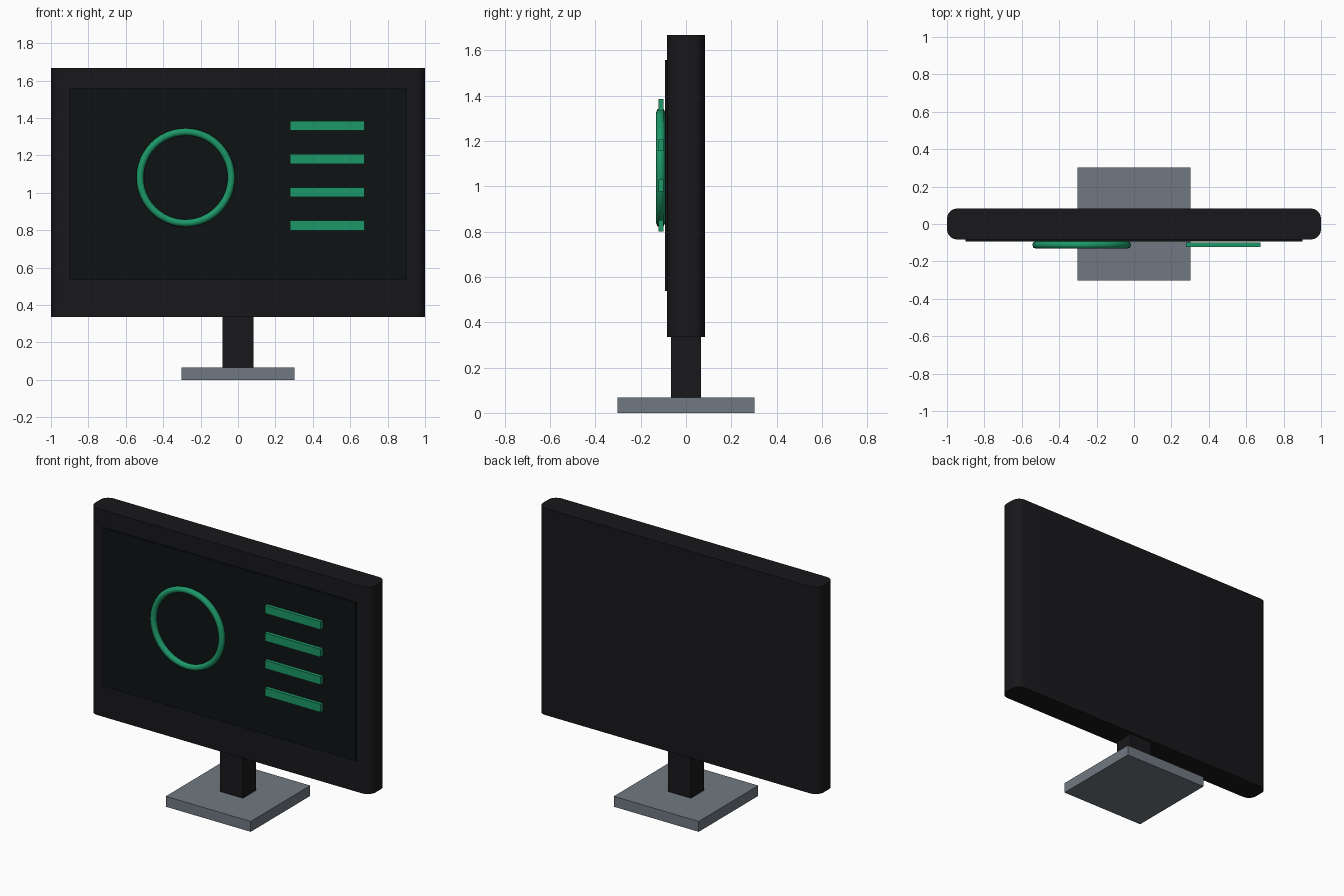
import bpy, bmesh
from math import pi, radians

if "Cube" in bpy.data.objects:
    bpy.data.objects.remove(bpy.data.objects["Cube"])


def material(name, rgb):
    m = bpy.data.materials.new(name)
    m.diffuse_color = (*rgb, 1)
    m.use_nodes = True
    m.node_tree.nodes["Principled BSDF"].inputs["Base Color"].default_value = m.diffuse_color
    return m


shell = material("black_shell", (0.009, 0.009, 0.011))
glass = material("dark_glass", (0.004, 0.006, 0.007))
green = material("green_glow", (0.012, 0.31, 0.14))
steel = material("grey_base", (0.16, 0.19, 0.22))


def box(name, lo, hi, mat, round_edges=0):
    """Box between two corners, optionally with rounded vertical edges."""
    bm = bmesh.new()
    bmesh.ops.create_cube(bm, size=1)
    for v in bm.verts:
        v.co = [l + (c + 0.5) * (h - l) for l, h, c in zip(lo, hi, v.co)]
    if round_edges:
        upright = [e for e in bm.edges
                   if abs(e.verts[0].co.z - e.verts[1].co.z) > 0.01]
        bmesh.ops.bevel(bm, geom=upright, offset=round_edges, segments=5,
                        profile=0.5, affect='EDGES')
    me = bpy.data.meshes.new(name)
    bm.to_mesh(me)
    bm.free()
    ob = bpy.data.objects.new(name, me)
    bpy.context.collection.objects.link(ob)
    me.materials.append(mat)
    if round_edges:
        bpy.context.view_layer.objects.active = ob
        ob.select_set(True)
        bpy.ops.object.shade_smooth_by_angle(angle=radians(30))
        ob.select_set(False)
    return ob


# Stand
box("base", (-0.303, -0.303, 0), (0.303, 0.303, 0.067), steel)
box("stem", (-0.082, -0.067, 0.067), (0.082, 0.067, 0.345), shell)

# Housing and screen panel
box("housing", (-1, -0.083, 0.335), (1, 0.083, 1.668), shell, 0.055)
box("screen", (-0.902, -0.093, 0.537), (0.902, -0.08, 1.558), glass)

# Ring dial on the screen
bpy.ops.mesh.primitive_torus_add(
    major_segments=48, minor_segments=8, major_radius=0.244, minor_radius=0.02,
    location=(-0.28, -0.112, 1.082), rotation=(pi / 2, 0, 0))
ring = bpy.context.object
ring.name = "display_ring"
ring.data.materials.append(green)
bpy.ops.object.shade_smooth_by_angle(angle=radians(50))
ring.select_set(False)

# Stack of display bars
for i in range(4):
    z = 0.826 + 0.1775 * i
    box(f"display_bar_{i + 1}", (0.277, -0.122, z - 0.026),
        (0.675, -0.1, z + 0.026), green)
